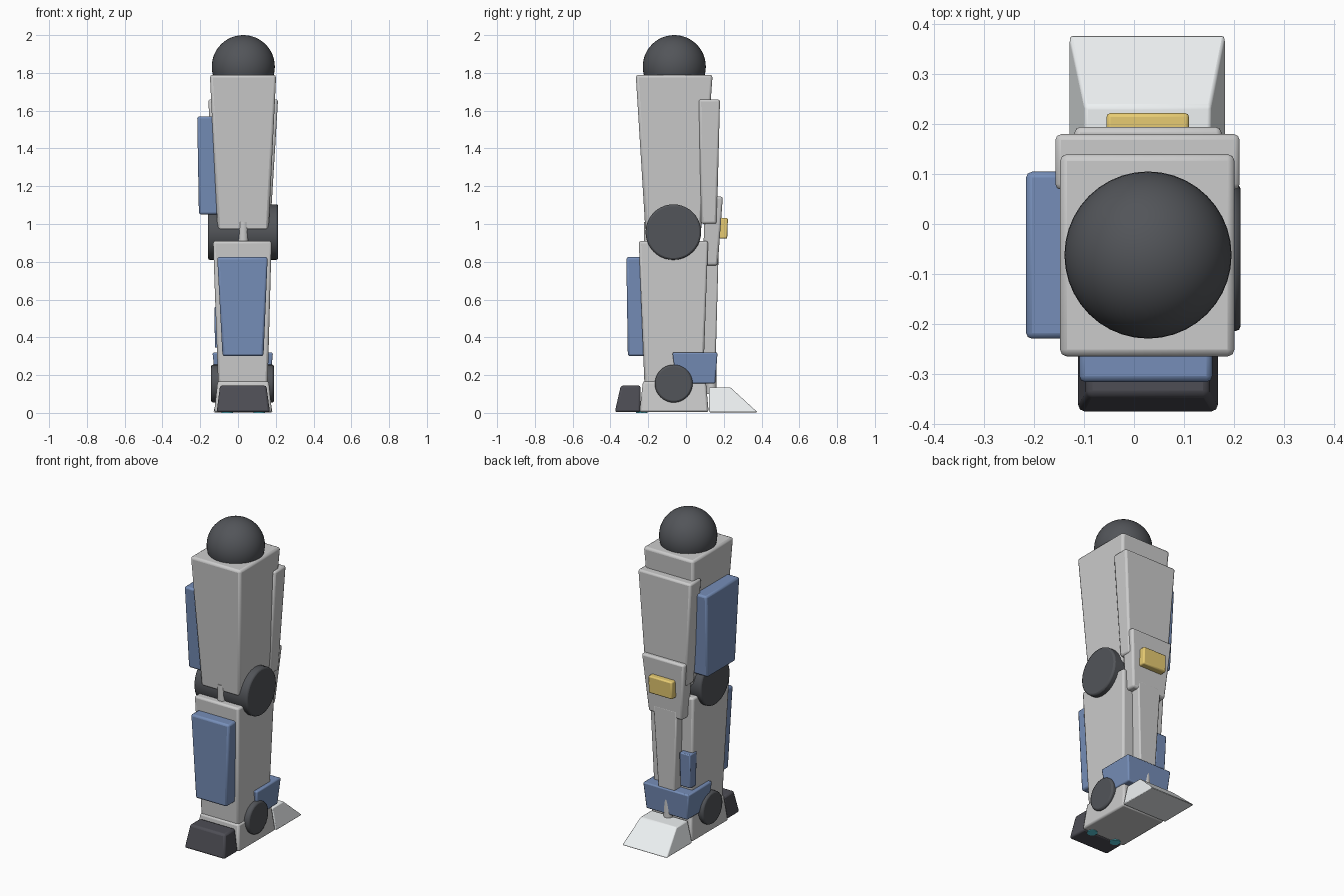
import bpy, bmesh, math

if "Cube" in bpy.data.objects:
    bpy.data.objects.remove(bpy.data.objects["Cube"])

CX = 0.028  # leg centre line in x


def material(name, rgb):
    m = bpy.data.materials.new(name)
    m.diffuse_color = (*rgb, 1)
    m.use_nodes = True
    m.node_tree.nodes["Principled BSDF"].inputs["Base Color"].default_value = m.diffuse_color
    return m


DARK = material("dark_joint", (0.085, 0.09, 0.1))
HEEL = material("dark_heel", (0.075, 0.075, 0.09))
BLUE = material("blue_armour", (0.18, 0.27, 0.48))
GOLD = material("yellow_trim", (0.8, 0.6, 0.17))
PALE = material("pale_toe", (0.85, 0.88, 0.89))
CYAN = material("cyan_vent", (0.1, 0.6, 0.7))


def finish(obj, mat, bevel, segments=2, angle=30):
    if mat:
        obj.data.materials.append(mat)
    if bevel:
        mod = obj.modifiers.new("Bevel", "BEVEL")
        mod.width = bevel
        mod.segments = segments
        mod.limit_method = "ANGLE"
    bpy.ops.object.select_all(action="DESELECT")
    obj.select_set(True)
    bpy.context.view_layer.objects.active = obj
    bpy.ops.object.shade_smooth_by_angle(angle=math.radians(angle))
    return obj


def tapered(name, low, high, mat=None, bevel=0.012):
    """Box between two rectangles, each given as (x0, x1, y0, y1, z)."""
    bm = bmesh.new()
    rings = []
    for x0, x1, y0, y1, z in (low, high):
        rings.append([bm.verts.new((x, y, z)) for x, y in
                      ((x0, y0), (x1, y0), (x1, y1), (x0, y1))])
    bm.faces.new(rings[0][::-1])
    bm.faces.new(rings[1])
    for i in range(4):
        j = (i + 1) % 4
        bm.faces.new((rings[0][i], rings[0][j], rings[1][j], rings[1][i]))
    mesh = bpy.data.meshes.new(name)
    bm.to_mesh(mesh)
    bm.free()
    obj = bpy.data.objects.new(name, mesh)
    bpy.context.collection.objects.link(obj)
    return finish(obj, mat, bevel)


def cylinder(name, loc, radius, length, along_x=False, mat=None, bevel=0.0):
    rot = (0, math.pi / 2, 0) if along_x else (0, 0, 0)
    bpy.ops.mesh.primitive_cylinder_add(vertices=40, radius=radius, depth=length,
                                        location=loc, rotation=rot)
    obj = bpy.context.object
    obj.name = name
    return finish(obj, mat, bevel)


# Hip ball
bpy.ops.mesh.primitive_uv_sphere_add(segments=40, ring_count=24, radius=0.167,
                                     location=(CX, -0.062, 1.833))
hip = bpy.context.object
hip.name = "hip_ball"
finish(hip, DARK, 0)

# Thigh and its armour
tapered("thigh", (-0.108, 0.162, -0.215, 0.08, 0.965), (-0.149, 0.202, -0.266, 0.141, 1.79), bevel=0.015)
tapered("thigh_back_panel", (-0.115, 0.172, 0.08, 0.163, 1.0), (-0.158, 0.212, 0.068, 0.18, 1.66))
tapered("thigh_side_plate", (-0.207, -0.1, -0.2, 0.08, 1.05), (-0.216, -0.12, -0.23, 0.105, 1.57), BLUE)

# Knee joint, front pin and back guard
cylinder("knee_joint", (0.027, -0.067, 0.957), 0.147, 0.372, True, DARK, 0.01)
cylinder("knee_pin", (CX, -0.195, 0.94), 0.028, 0.14)
tapered("knee_back_guard", (-0.09, 0.145, 0.09, 0.168, 0.78), (-0.12, 0.176, 0.1, 0.195, 1.145))
tapered("knee_trim", (-0.055, 0.11, 0.16, 0.218, 0.922), (-0.055, 0.11, 0.16, 0.222, 1.032), GOLD, 0.008)

# Shin and its armour
tapered("shin", (-0.105, 0.157, -0.22, 0.09, 0.15), (-0.132, 0.178, -0.25, 0.117, 0.91))
tapered("shin_front_plate", (-0.082, 0.135, -0.308, -0.2, 0.3), (-0.11, 0.157, -0.316, -0.22, 0.825), BLUE)
tapered("calf_strut", (-0.025, 0.08, 0.07, 0.155, 0.2), (-0.055, 0.11, 0.08, 0.172, 0.83), bevel=0.008)
tapered("calf_side_block", (-0.122, -0.05, 0.07, 0.13, 0.345), (-0.125, -0.05, 0.07, 0.14, 0.56), BLUE, 0.006)
cylinder("ankle_rod", (CX, 0.135, 0.2), 0.027, 0.2)

# Ankle
tapered("ankle_guard", (-0.118, 0.17, -0.05, 0.155, 0.155), (-0.135, 0.185, -0.072, 0.167, 0.32), BLUE, 0.008)
cylinder("ankle_joint", (0.024, -0.065, 0.155), 0.1, 0.334, True, DARK, 0.01)

# Foot in three sections: heel, middle, sloping toe
tapered("heel", (-0.113, 0.169, -0.377, -0.24, 0.004), (-0.095, 0.15, -0.345, -0.24, 0.145), HEEL)
tapered("mid_foot", (-0.126, 0.18, -0.246, 0.12, 0.004), (-0.108, 0.163, -0.228, 0.105, 0.168))
tapered("toe", (-0.13, 0.183, 0.122, 0.379, 0.003), (-0.098, 0.153, 0.122, 0.235, 0.135), PALE, 0.006)

# Small vents under the sole
for side, sx in (("left", -1), ("right", 1)):
    cylinder(f"sole_vent_{side}", (CX + sx * 0.085, -0.235, 0.012), 0.03, 0.024, mat=CYAN)
